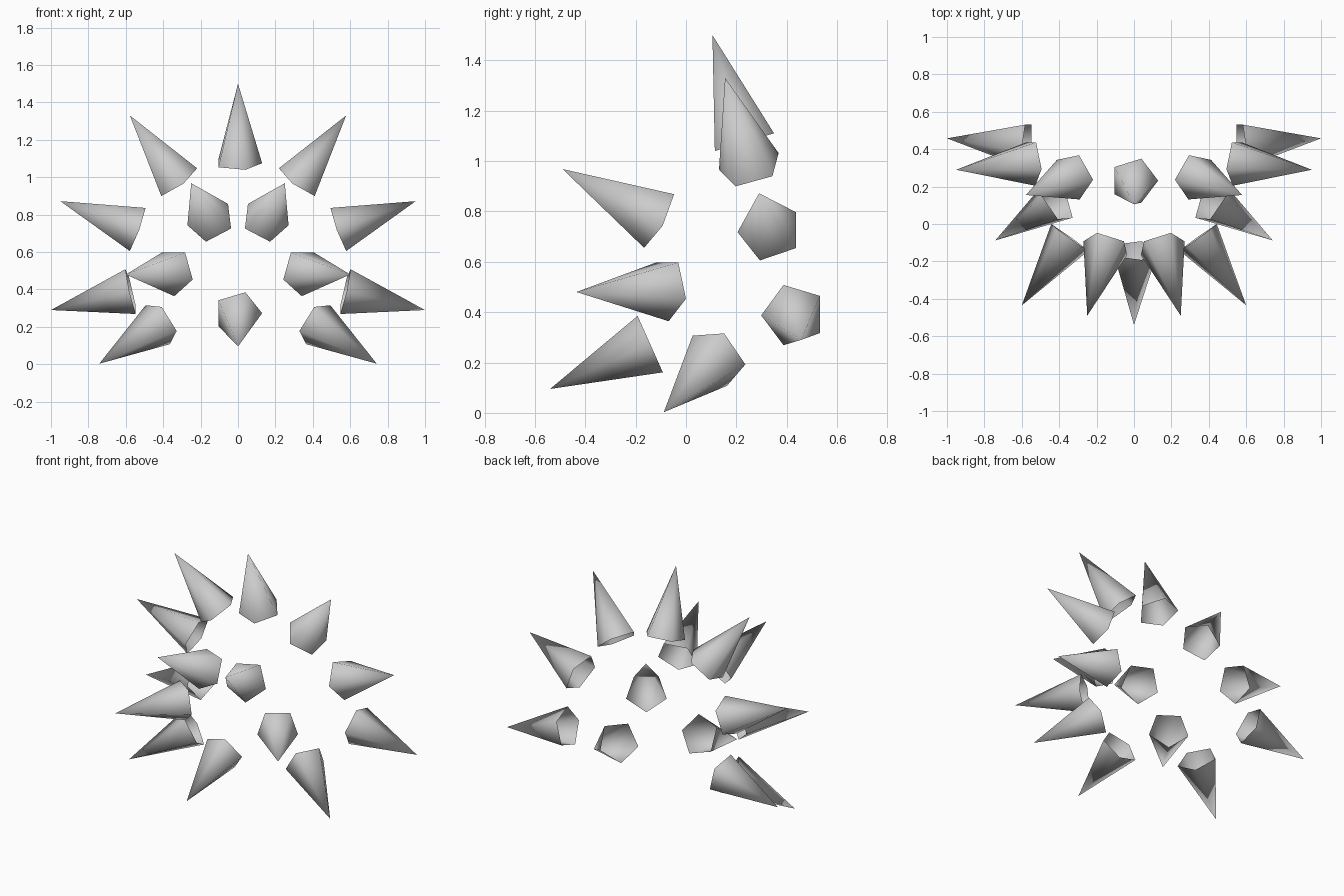
import bpy, bmesh, math
from mathutils import Vector

if "Cube" in bpy.data.objects:
    bpy.data.objects.remove(bpy.data.objects["Cube"])

RADIUS, SIDES = 0.129, 5


def spike(name, tip, base, toward, paired):
    """Open five-sided cone; one base corner points along 'toward'."""
    tip, base = Vector(tip), Vector(base)
    axis = (tip - base).normalized()
    u = Vector(toward)
    u = (u - axis * u.dot(axis)).normalized()
    v = axis.cross(u)
    bm = bmesh.new()
    apex = bm.verts.new(tip)
    ring = []
    for i in range(SIDES):
        a = 2 * math.pi * i / SIDES
        ring.append(bm.verts.new(base + RADIUS * (u * math.cos(a) + v * math.sin(a))))
    for i in range(SIDES):
        f = bm.faces.new((ring[i], ring[(i + 1) % SIDES], apex))
        f.smooth = True
    mesh = bpy.data.meshes.new(name)
    bm.to_mesh(mesh)
    bm.free()
    ob = bpy.data.objects.new(name, mesh)
    bpy.context.collection.objects.link(ob)
    if paired:
        ob.modifiers.new("mirror", 'MIRROR').use_mirror_merge = False


# Centre spikes
spike("top_spike", (0, 0.105, 1.50), (0, 0.232, 1.075), (1, 0, 0), False)
spike("lower_front_spike", (0, -0.54, 0.095), (0, -0.142, 0.273), (1, 0, 0), False)

# Mirrored spike pairs
spike("upper_spikes", (0.578, 0.155, 1.33), (0.325, 0.255, 0.977), (-0.108, -0.018, 0.07), True)
spike("side_spikes", (0.95, 0.29, 0.872), (0.54, 0.333, 0.722), (0, -1, 0), True)
spike("rear_side_spikes", (1.0, 0.458, 0.29), (0.572, 0.427, 0.389), (0, -1, 0), True)
spike("bottom_spikes", (0.742, -0.088, 0.003), (0.412, 0.122, 0.22), (0.05, 0.11, -0.025), True)
spike("front_side_spikes", (0.6, -0.435, 0.48), (0.343, -0.072, 0.493), (0, 0, -1), True)
spike("upper_front_spikes", (0.25, -0.49, 0.968), (0.146, -0.113, 0.77), (0.026, -0.055, -0.115), True)
